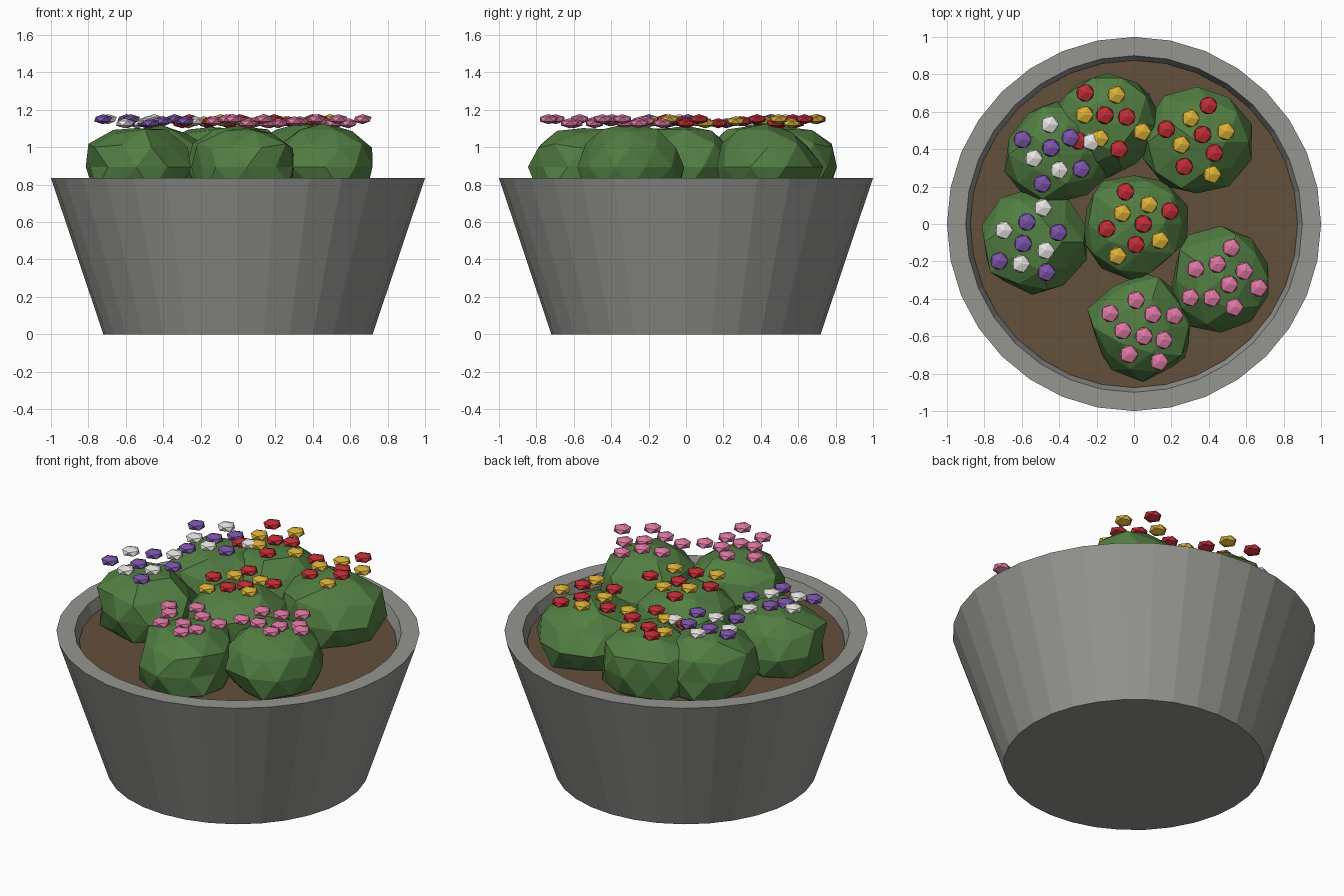
import bpy, bmesh, math, random
from mathutils import Vector

if "Cube" in bpy.data.objects:
    bpy.data.objects.remove(bpy.data.objects["Cube"])

random.seed(4)
GOLDEN = math.radians(137.508)


def material(name, rgb):
    m = bpy.data.materials.new(name)
    m.diffuse_color = (*rgb, 1)
    m.use_nodes = True
    m.node_tree.nodes["Principled BSDF"].inputs["Base Color"].default_value = m.diffuse_color
    return m


STONE = material("grey stone", (0.30, 0.30, 0.28))
SOIL = material("brown soil", (0.125, 0.08, 0.046))
LEAF = material("leaf green", (0.085, 0.21, 0.055))
RED = material("red", (0.53, 0.027, 0.036))
YELLOW = material("yellow", (0.70, 0.44, 0.04))
PURPLE = material("purple", (0.20, 0.09, 0.40))
WHITE = material("white", (0.80, 0.78, 0.75))
PINK = material("pink", (0.72, 0.19, 0.36))


def finish(bm, name, *mats):
    bmesh.ops.recalc_face_normals(bm, faces=bm.faces)
    me = bpy.data.meshes.new(name)
    bm.to_mesh(me)
    bm.free()
    for m in mats:
        me.materials.append(m)
    ob = bpy.data.objects.new(name, me)
    bpy.context.collection.objects.link(ob)
    return ob


def lathe(name, profile, mat, n=32):
    """Revolve (radius, z) points and cap both ends."""
    bm = bmesh.new()
    rings = [[bm.verts.new((r * math.cos(math.tau * i / n),
                            r * math.sin(math.tau * i / n), z))
              for i in range(n)] for r, z in profile]
    for a, b in zip(rings, rings[1:]):
        for i in range(n):
            j = (i + 1) % n
            bm.faces.new((a[i], a[j], b[j], b[i]))
    bm.faces.new(rings[0])
    bm.faces.new(rings[-1])
    return finish(bm, name, mat)


# Pot with tapered wall and a flat rim, filled with soil
lathe("pot", [(0.72, 0), (1.0, 0.835), (0.90, 0.835), (0.87, 0.745)], STONE)
lathe("soil", [(0.86, 0.75), (0.875, 0.77)], SOIL)


def bush(name, cx, cy):
    """Rough faceted ball, slightly flattened."""
    bm = bmesh.new()
    bmesh.ops.create_icosphere(bm, subdivisions=2, radius=1)
    for v in bm.verts:
        k = random.uniform(0.88, 1.08)
        h = v.co.z * 0.235 * min(k, 1.0)
        v.co = Vector((cx + v.co.x * 0.29 * k, cy + v.co.y * 0.29 * k, 0.895 + h))
    finish(bm, name, LEAF)


def flowers(name, cx, cy, start, mats):
    """Nine blooms in a sunflower spiral, alternating between the colours."""
    bm = bmesh.new()
    for i in range(9):
        a = start + i * GOLDEN
        r = 0.07 * math.sqrt(i + 0.5)
        new = bmesh.ops.create_icosphere(bm, subdivisions=1, radius=1)["verts"]
        for v in new:
            v.co = Vector((cx + r * math.cos(a) + v.co.x * 0.054,
                           cy + r * math.sin(a) + v.co.y * 0.054,
                           1.128 + 0.011 * (i % 3) + v.co.z * 0.027))
        for f in {f for v in new for f in v.link_faces}:
            f.material_index = i % len(mats)
    finish(bm, name, *mats)


# One central bush and six around it at golden-angle steps
palettes = [(RED, YELLOW), (PURPLE, WHITE), (PINK,)]
for k in range(7):
    ang = k * GOLDEN
    dist = 0.553 if k else 0
    x, y = dist * math.cos(ang), dist * math.sin(ang)
    bush(f"bush_{k + 1}", x, y)
    flowers(f"flowers_{k + 1}", x, y, ang, palettes[k % 3])
